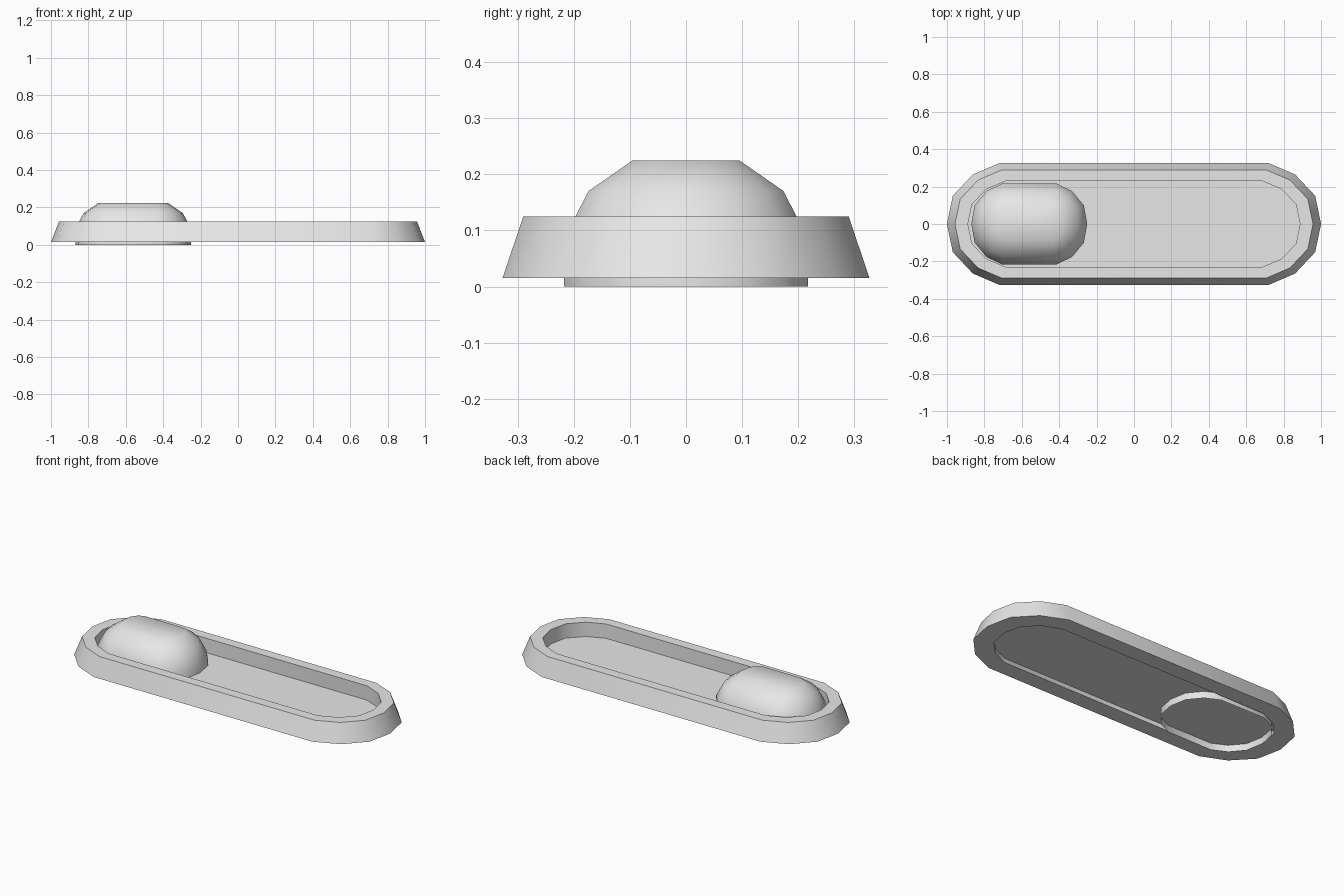
import bpy, bmesh, math

cube = bpy.data.objects.get("Cube")
if cube:
    bpy.data.objects.remove(cube)

grey = bpy.data.materials.new("light grey")
grey.use_nodes = True
colour = (0.8, 0.8, 0.8, 1)
grey.diffuse_color = colour
grey.node_tree.nodes["Principled BSDF"].inputs["Base Color"].default_value = colour

# One quarter of a rounded end, as fractions of its length and half width
QUARTER = [(1, 0), (0.89, 0.46), (0.51, 0.81), (0, 1)]


def capsule(half_x, half_y, straight, z, cx=0):
    """Counter-clockwise outline with straight sides and rounded ends."""
    end = half_x - straight
    q = [(straight + end * u, half_y * v) for u, v in QUARTER]
    upper = q + [(-x, y) for x, y in reversed(q)]
    lower = [(-x, -y) for x, y in upper[1:-1]]
    # The lower half is the upper half turned by half a circle
    return [(cx + x, y, z) for x, y in upper + lower]


def loft(name, outlines, closed=False, cap=False, smooth=45):
    """Skin stacked outlines with quads, optionally looping or capping."""
    bm = bmesh.new()
    rings = [[bm.verts.new(p) for p in o] for o in outlines]
    pairs = list(zip(rings, rings[1:]))
    if closed:
        pairs.append((rings[-1], rings[0]))
    for a, b in pairs:
        n = len(a)
        for i in range(n):
            j = (i + 1) % n
            bm.faces.new((a[i], a[j], b[j], b[i]))
    if cap:
        bm.faces.new(rings[-1])
    mesh = bpy.data.meshes.new(name)
    bm.to_mesh(mesh)
    bm.free()
    mesh.materials.append(grey)
    obj = bpy.data.objects.new(name, mesh)
    bpy.context.collection.objects.link(obj)
    bpy.ops.object.select_all(action="DESELECT")
    obj.select_set(True)
    bpy.context.view_layer.objects.active = obj
    bpy.ops.object.shade_smooth_by_angle(angle=math.radians(smooth))
    return obj


# Sloping rim around the track
loft("track_rim", [
    capsule(1.0, 0.327, 0.717, 0.015),
    capsule(0.957, 0.29, 0.705, 0.125),
    capsule(0.888, 0.23, 0.685, 0.125),
    capsule(0.888, 0.23, 0.685, 0.015),
], closed=True)

# Recessed floor, seen from above and below
loft("track_floor", [capsule(0.888, 0.23, 0.685, 0.04)], cap=True)

# Domed sliding knob, open underneath, at the right end of the track
KNOB = [  # half length, half width, straight half length, height
    (0.31, 0.217, 0.145, 0),
    (0.31, 0.217, 0.145, 0.085),
    (0.265, 0.174, 0.14, 0.17),
    (0.185, 0.095, 0.125, 0.225),
]
loft("knob", [capsule(*row, cx=-0.56) for row in KNOB], cap=True, smooth=50)
